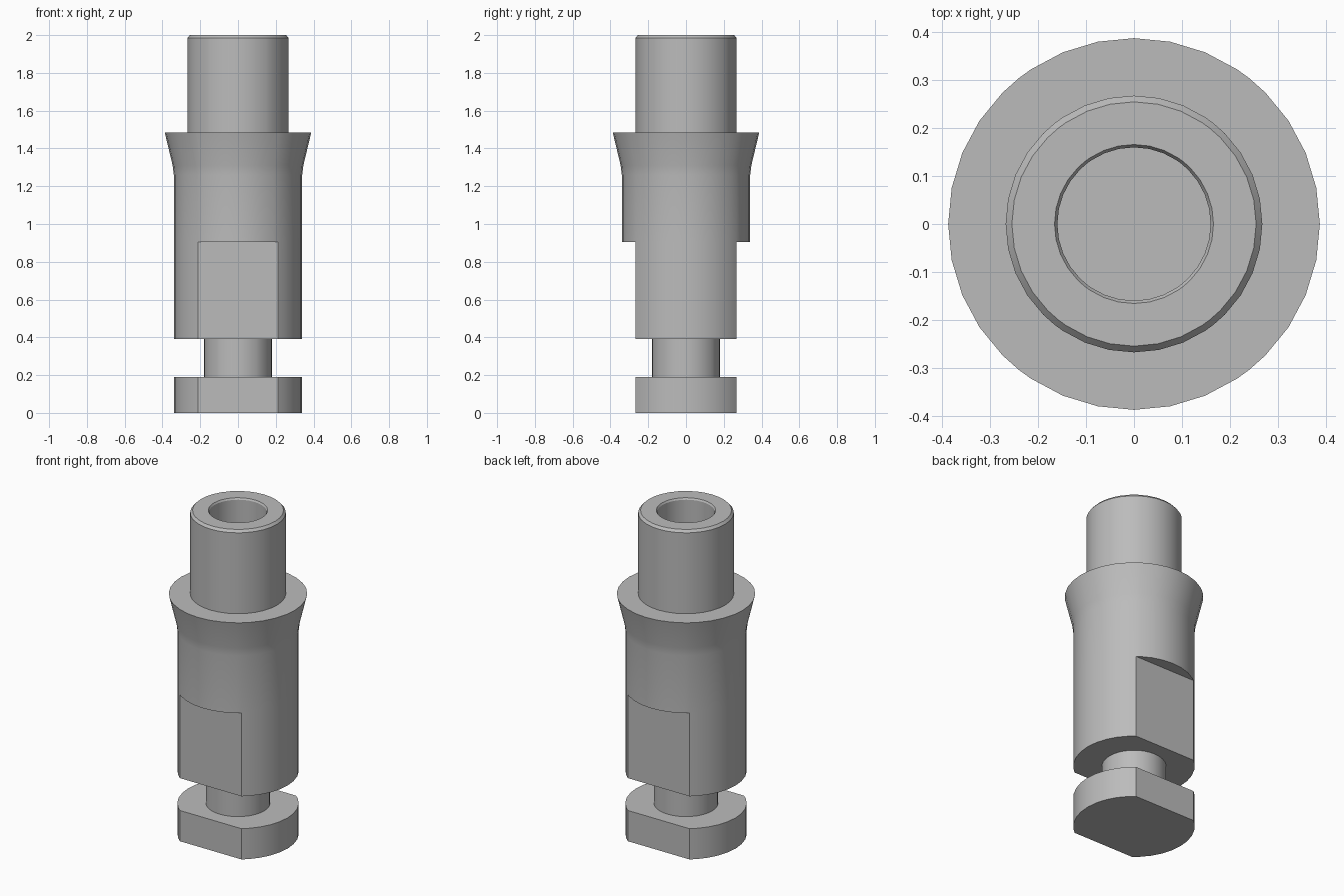
import bpy, bmesh, math

cube = bpy.data.objects.get("Cube")
if cube:
    bpy.data.objects.remove(cube, do_unlink=True)

GREY = (0.5, 0.5, 0.5, 1)
mat = bpy.data.materials.new("plain grey")
mat.use_nodes = True
mat.diffuse_color = GREY
mat.node_tree.nodes["Principled BSDF"].inputs["Base Color"].default_value = GREY

BODY, FLAT = 0.34, 0.267
corner = math.asin(FLAT / BODY)

# Even angles, plus exact corners where the flats meet the round body
angles = [math.tau * i / 32 for i in range(32)]
angles += [corner, math.pi - corner, math.pi + corner, math.tau - corner]
angles.sort()


def lathe(name, profile):
    """Turn (radius, height, has_flats) rings into one closed solid."""
    bm = bmesh.new()
    rings = []
    for radius, z, flats in profile:
        limit = FLAT if flats else radius
        rings.append([bm.verts.new((radius * math.cos(a),
                                    max(-limit, min(limit, radius * math.sin(a))), z))
                      for a in angles])
    n = len(angles)
    for low, high in zip(rings, rings[1:]):
        for i in range(n):
            j = (i + 1) % n
            bm.faces.new((low[i], low[j], high[j], high[i]))
    bm.faces.new(rings[0][::-1])
    bm.faces.new(rings[-1])
    bmesh.ops.remove_doubles(bm, verts=bm.verts[:], dist=0.0005)
    bmesh.ops.recalc_face_normals(bm, faces=bm.faces[:])
    mesh = bpy.data.meshes.new(name)
    bm.to_mesh(mesh)
    bm.free()
    mesh.materials.append(mat)
    obj = bpy.data.objects.new(name, mesh)
    bpy.context.collection.objects.link(obj)
    bpy.ops.object.select_all(action="DESELECT")
    obj.select_set(True)
    bpy.context.view_layer.objects.active = obj
    bpy.ops.object.shade_smooth_by_angle(angle=math.radians(30))


lathe("turned_pin", [
    # foot with two flats
    (BODY, 0, True), (BODY, 0.19, True),
    # neck
    (0.18, 0.19, False), (0.18, 0.39, False),
    # body, flat-sided below and round above
    (BODY, 0.39, True), (BODY, 0.905, True),
    (BODY, 0.905, False), (BODY, 1.26, False),
    # flared collar
    (0.346, 1.31, False), (0.388, 1.485, False),
    # spigot with chamfered rim
    (0.268, 1.485, False), (0.268, 1.985, False), (0.255, 2, False),
    # blind bore
    (0.166, 2, False), (0.16, 1.99, False), (0.16, 1.4, False),
])
